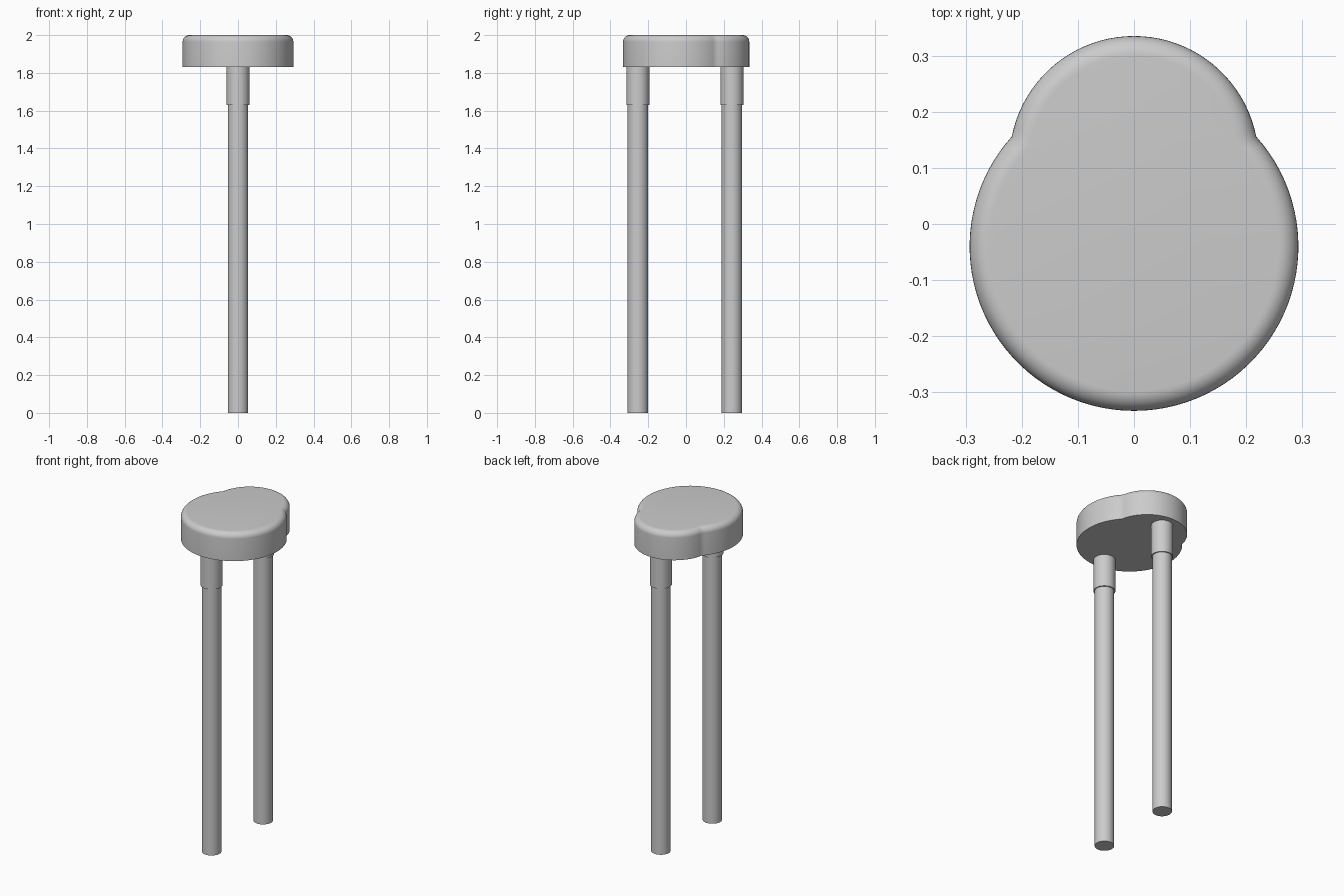
import bpy, bmesh, math

if "Cube" in bpy.data.objects:
    bpy.data.objects.remove(bpy.data.objects["Cube"])

grey = bpy.data.materials.new("light grey")
grey.diffuse_color = (0.6, 0.6, 0.6, 1)
grey.use_nodes = True
grey.node_tree.nodes["Principled BSDF"].inputs["Base Color"].default_value = grey.diffuse_color

BIG_Y, BIG_R = -0.04, 0.293      # front lobe of the head
SMALL_Y, SMALL_R = 0.113, 0.222  # rear lobe of the head
BOTTOM, TOP, FILLET = 1.83, 2.0, 0.035


def finish(obj):
    obj.data.materials.append(grey)
    bpy.context.view_layer.objects.active = obj
    obj.select_set(True)
    bpy.ops.object.shade_smooth_by_angle(angle=math.radians(30))
    obj.select_set(False)


def outline(inset):
    """Outer contour of the two overlapping round lobes."""
    R, r, d = BIG_R - inset, SMALL_R - inset, SMALL_Y - BIG_Y
    h = (R * R - r * r + d * d) / (2 * d)     # junction height above big centre
    x = math.sqrt(R * R - h * h)
    a, b = math.atan2(h, x), math.atan2(h - d, x)
    pts = []
    for i in range(40):                        # rear arc, right to left
        t = b + (math.pi - 2 * b) * i / 40
        pts.append((r * math.cos(t), SMALL_Y + r * math.sin(t)))
    for i in range(72):                        # front arc, left to right
        t = math.pi - a + (math.pi + 2 * a) * i / 72
        pts.append((R * math.cos(t), BIG_Y + R * math.sin(t)))
    return pts


# Head: two-lobed disc with a rounded top edge
profile = [(0, BOTTOM)]
for i in range(9):
    t = math.pi / 2 * i / 8
    profile.append((FILLET * (1 - math.cos(t)), TOP - FILLET + FILLET * math.sin(t)))
bm = bmesh.new()
rings = [[bm.verts.new((x, y, z)) for x, y in outline(d)] for d, z in profile]
for lo, hi in zip(rings, rings[1:]):
    n = len(lo)
    for i in range(n):
        j = (i + 1) % n
        bm.faces.new((lo[i], lo[j], hi[j], hi[i]))
bm.faces.new(rings[0][::-1])
bm.faces.new(rings[-1])
mesh = bpy.data.meshes.new("head")
bm.to_mesh(mesh)
bm.free()
head = bpy.data.objects.new("head", mesh)
bpy.context.collection.objects.link(head)
finish(head)


def rod(name, y, radius, z0, z1):
    bpy.ops.mesh.primitive_cylinder_add(vertices=48, radius=radius, depth=z1 - z0,
                                        location=(0, y, (z0 + z1) / 2))
    obj = bpy.context.object
    obj.name = name
    finish(obj)


# Two long pins, each with a thicker collar under the head
for side, y in (("front", -0.255), ("rear", 0.243)):
    rod(side + "_pin", y, 0.054, 0, 1.64)
    rod(side + "_collar", y, 0.061, 1.63, BOTTOM)
